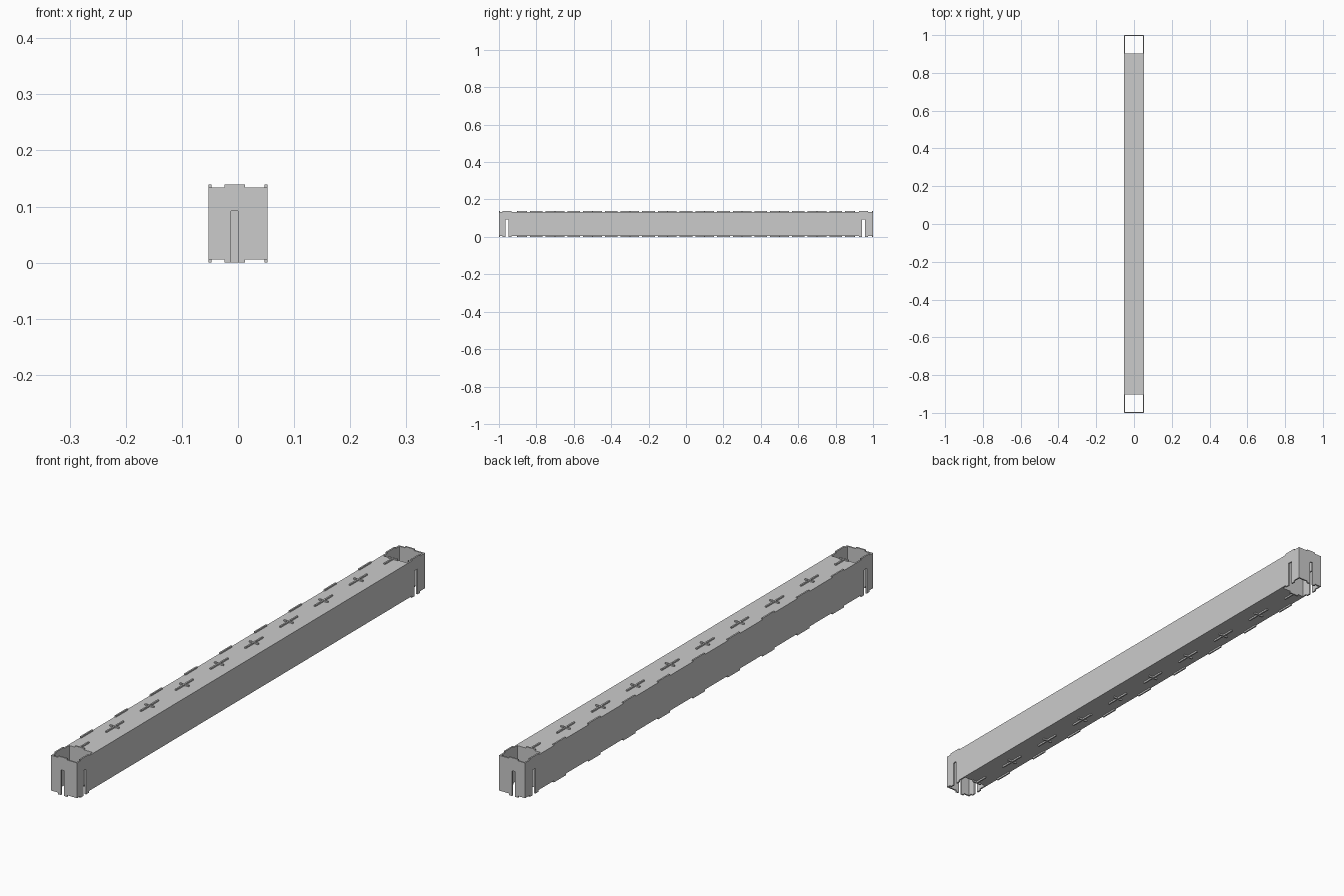
import bpy, bmesh
from mathutils import Vector

if "Cube" in bpy.data.objects:
    bpy.data.objects.remove(bpy.data.objects["Cube"])

T = 0.0055             # sheet thickness
Z0, Z1 = 0.006, 0.134  # sheet edges without tabs
LOW, HIGH = 0.0, 0.139 # tab tips
SLOT_TOP = 0.092
CX = -0.006            # the centre joint line is slightly off the middle


def outline(u0, u1, tabs, slots=()):
    """Sheet outline with tabs (start, end) on both edges and slots cut from below."""
    bottom = [(u0, Z0)]
    for a, b in tabs:
        bottom += [(a, Z0), (a, LOW)]
        for s, e in slots:
            if a < s < b:
                bottom += [(s, LOW), (s, SLOT_TOP), (e, SLOT_TOP), (e, LOW)]
        bottom += [(b, LOW), (b, Z0)]
    bottom.append((u1, Z0))
    top = [(u1, Z1)]
    for a, b in reversed(tabs):
        top += [(b, Z1), (b, HIGH), (a, HIGH), (a, Z1)]
    top.append((u0, Z1))
    return bottom + top


def sheet(name, pts, axis, pos, thick=T):
    """Extrude an outline into a sheet centred at pos along the given axis."""
    make = {"x": lambda u, v, w: (w, u, v),
            "y": lambda u, v, w: (u, w, v),
            "z": lambda u, v, w: (u, v, w)}[axis]
    bm = bmesh.new()
    face = bm.faces.new([bm.verts.new(make(u, v, pos - thick / 2)) for u, v in pts])
    ext = bmesh.ops.extrude_face_region(bm, geom=[face])
    verts = [g for g in ext["geom"] if isinstance(g, bmesh.types.BMVert)]
    bmesh.ops.translate(bm, verts=verts, vec=Vector(make(0, 0, thick)))
    bmesh.ops.recalc_face_normals(bm, faces=bm.faces)
    me = bpy.data.meshes.new(name)
    bm.to_mesh(me)
    bm.free()
    ob = bpy.data.objects.new(name, me)
    bpy.context.collection.objects.link(ob)
    return ob


def span(c, half):
    return (c - half, c + half)


# side panels: slotted tabs at both ends, the left one also has edge tabs
ends = [-0.956, 0.948]
end_tabs = [span(c, 0.024) for c in ends]
side_slots = [span(c, 0.008) for c in ends]
edge_tabs = [span(k * 0.2, 0.034) for k in range(-4, 5)]
W = 0.0525
sheet("right_panel", outline(-1, 1, end_tabs, side_slots), "x", W - T / 2)
sheet("left_panel", outline(-1, 1, [end_tabs[0]] + edge_tabs + [end_tabs[1]], side_slots),
      "x", -W + T / 2)

# top and bottom panels
IW = W - T
rect = [(-IW, -0.9), (IW, -0.9), (IW, 0.9), (-IW, 0.9)]
sheet("top_panel", rect, "z", Z1 - T / 2)
sheet("bottom_panel", rect, "z", Z0 + T / 2)

# slotted end plates
mid_tab = [span(CX, 0.0183)]
for name, y in (("front_plate", -1 + T / 2), ("back_plate", 1 - T / 2)):
    sheet(name, outline(-IW, IW, mid_tab, [span(CX, 0.0063)]), "y", y)

# cross ribs inside the beam, with tabs through top and bottom
ribs = [-0.9 + 0.2 * i for i in range(10)]
for i, y in enumerate(ribs):
    sheet(f"rib_{i}", outline(-IW, IW, mid_tab), "y", y)

# long centre web, tabs crossing each rib tab
web_tabs = [(max(y - 0.05, -0.899), min(y + 0.05, 0.899)) for y in ribs]
sheet("centre_web", outline(-0.9, 0.9, web_tabs), "x", CX)
